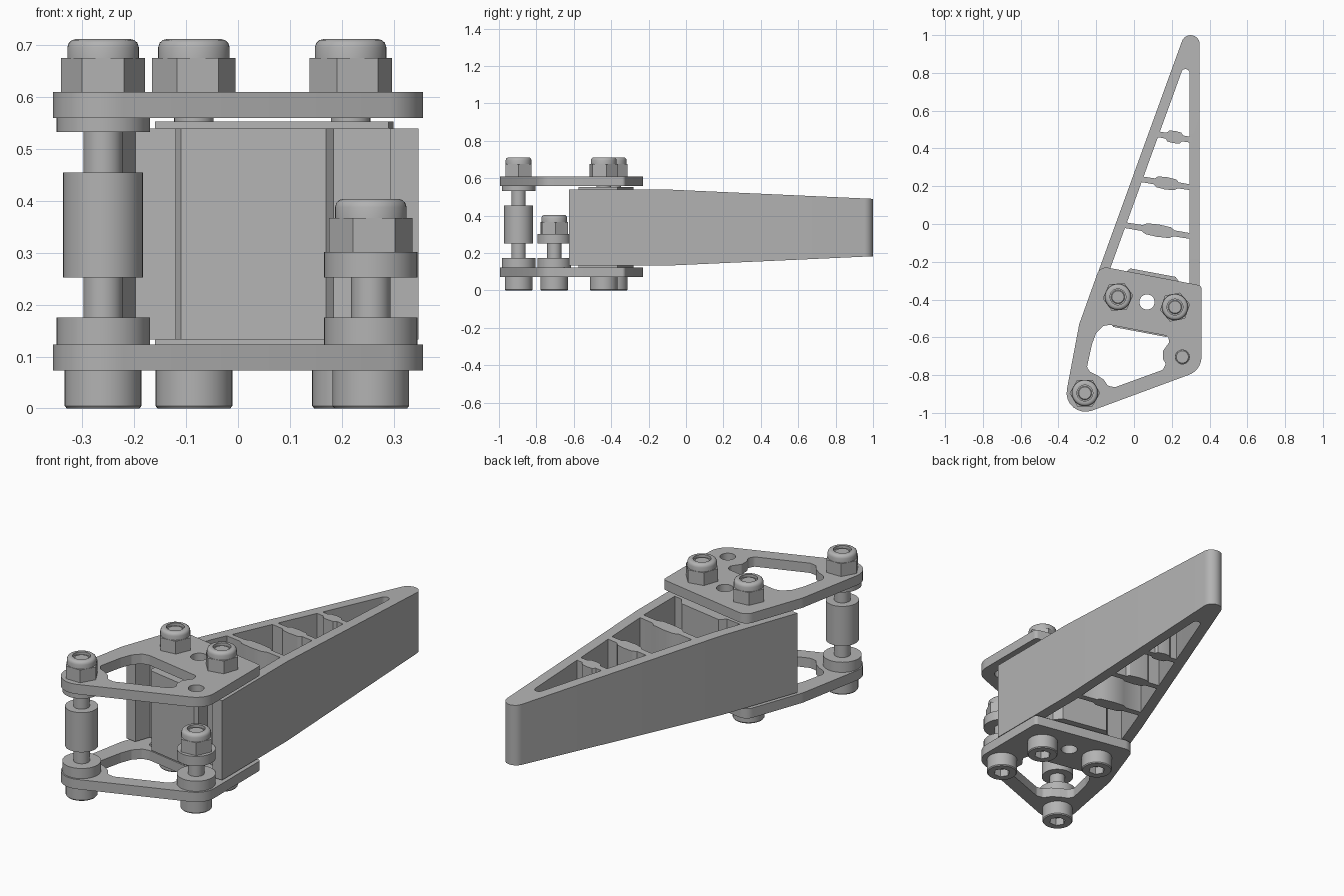
import bpy, bmesh, math
from mathutils import Vector

if "Cube" in bpy.data.objects:
    bpy.data.objects.remove(bpy.data.objects["Cube"])

grey = bpy.data.materials.new("plain grey")
grey.diffuse_color = (0.45, 0.45, 0.45, 1)
grey.use_nodes = True
grey.node_tree.nodes["Principled BSDF"].inputs["Base Color"].default_value = grey.diffuse_color


def finish(name, bm):
    bmesh.ops.recalc_face_normals(bm, faces=bm.faces)
    me = bpy.data.meshes.new(name)
    bm.to_mesh(me)
    bm.free()
    me.materials.append(grey)
    me.shade_smooth()
    me.set_sharp_from_angle(angle=math.radians(32))
    ob = bpy.data.objects.new(name, me)
    bpy.context.collection.objects.link(ob)
    return ob


def circle(x, y, r, n=32, turn=0):
    return [(x + r * math.cos(turn + math.tau * i / n),
             y + r * math.sin(turn + math.tau * i / n)) for i in range(n)]


def rounded(points, steps=8):
    """Outline from (x, y, corner radius) points."""
    out = []
    n = len(points)
    for i, (x, y, r) in enumerate(points):
        p = Vector((x, y))
        if r == 0:
            out.append((x, y))
            continue
        a = (Vector(points[i - 1][:2]) - p).normalized()
        b = (Vector(points[(i + 1) % n][:2]) - p).normalized()
        half = a.angle(b) / 2
        c = p + (a + b).normalized() * (r / math.sin(half))
        d = r / math.tan(half)
        v0, v1 = p + a * d - c, p + b * d - c
        t0 = math.atan2(v0.y, v0.x)
        sweep = (math.atan2(v1.y, v1.x) - t0 + math.pi) % math.tau - math.pi
        for k in range(steps + 1):
            t = t0 + sweep * k / steps
            out.append((c.x + r * math.cos(t), c.y + r * math.sin(t)))
    return out


def prism(name, loops, z0, z1, taper=False):
    """Extrude an outline with optional holes; taper follows the blade."""
    bm = bmesh.new()
    edges = []
    for loop in loops:
        vs = [bm.verts.new((x, y, z0)) for x, y in loop]
        edges += [bm.edges.new((vs[i - 1], vs[i])) for i in range(len(vs))]
    bmesh.ops.triangle_fill(bm, edges=edges, use_beauty=True, normal=(0, 0, 1))
    ext = bmesh.ops.extrude_face_region(bm, geom=bm.faces[:])
    for v in ext["geom"]:
        if isinstance(v, bmesh.types.BMVert):
            v.co.z = z1
    if taper:
        bmesh.ops.bisect_plane(bm, geom=bm.verts[:] + bm.edges[:] + bm.faces[:],
                               plane_co=(0, -0.1, 0), plane_no=(0, 1, 0))
        mid = (z0 + z1) / 2
        for v in bm.verts:
            inset = 0.05 * max(0, v.co.y + 0.1) / 1.1
            v.co.z += -inset if v.co.z > mid else inset
    return finish(name, bm)


def lathe(name, profile, x, y, n=40):
    """Spin an (r, z) profile about a vertical axis at x, y."""
    bm = bmesh.new()
    vs = [bm.verts.new((x + r, y, z)) for r, z in profile]
    es = [bm.edges.new(pair) for pair in zip(vs, vs[1:])]
    bmesh.ops.spin(bm, geom=vs + es, cent=(x, y, 0), axis=(0, 0, 1),
                   angle=math.tau, steps=n, use_duplicate=False)
    bmesh.ops.remove_doubles(bm, verts=bm.verts, dist=1e-5)
    return finish(name, bm)


def disc(name, x, y, r, z0, z1):
    return lathe(name, [(0, z0), (r, z0), (r, z1), (0, z1)], x, y)


A, B, C, D = (-0.26, -0.895), (-0.085, -0.386), (0.217, -0.44), (0.256, -0.704)
spare_hole = circle(0.069, -0.413, 0.04)

# Clamp plates, with a large window and two bolt holes
plate = rounded([(-0.18, -0.223, .05), (0.357, -0.326, .02), (0.357, -0.774, .1),
                 (-0.388, -1.049, .1), (-0.29, -0.53, .1)])
window = rounded([(x, y, .02) for x, y in [
    (-0.127, -0.534), (0.18, -0.593), (0.187, -0.626), (0.153, -0.672),
    (0.153, -0.714), (0.169, -0.741), (0.153, -0.772), (-0.10, -0.864),
    (-0.138, -0.857), (-0.159, -0.825), (-0.196, -0.80), (-0.233, -0.783),
    (-0.249, -0.757), (-0.222, -0.635), (-0.20, -0.577), (-0.164, -0.54)]], 4)
for name, z in (("lower_plate", 0.073), ("upper_plate", 0.56)):
    prism(name, [plate, window, spare_hole, circle(*D, 0.037)], z, z + 0.05)

# Blade shell: two long walls meeting at a rounded tip
Z0, Z1 = 0.133, 0.54


def outer(y):
    return -0.28 + 0.363 * (y + 0.503)


shell = rounded([(-0.28, -0.503, 0), (0.348, 1.227, .0485), (0.348, -0.625, 0),
                 (0.294, -0.625, 0), (0.294, 0.921, .0215),
                 (outer(-0.51) + 0.057, -0.51, 0)], 12)
prism("blade_shell", [shell], Z0, Z1, True)

# Cross ribs with thickened middles
waist = [(0, .015), (.27, .016), (.33, .029), (.5, .033), (.68, .029), (.74, .016), (1, .015)]
for i, (yl, yr) in enumerate([(-0.005, -0.065), (0.238, 0.193), (0.476, 0.445)]):
    a, b = Vector((outer(yl) + 0.045, yl)), Vector((0.305, yr))
    side = Vector((a.y - b.y, b.x - a.x)).normalized()
    top = [a.lerp(b, t) + side * h for t, h in waist]
    low = [a.lerp(b, t) - side * h for t, h in reversed(waist)]
    prism(f"rib_{i + 1}", [[tuple(p) for p in top + low]], Z0, Z1, True)

# Root block that the bolts pass through, with raised pads
block = [(-0.14, -0.25), (-0.05, -0.262), (-0.02, -0.235), (0.22, -0.28), (0.25, -0.32),
         (0.3, -0.33), (0.3, -0.53), (0.185, -0.51), (0.185, -0.585), (0.17, -0.598),
         (-0.11, -0.545), (-0.12, -0.53), (-0.12, -0.45), (-0.205, -0.43)]
prism("root_block", [block, spare_hole], Z0, Z1)
pad = [(-0.16, -0.28), (0.3, -0.365), (0.29, -0.575), (-0.16, -0.49)]
prism("upper_pad", [pad, spare_hole], Z1, 0.553)
prism("lower_pad", [pad, spare_hole], 0.12, Z0)

# Socket-head bolts and domed lock nuts: position, nut base height, nut turn
for i, ((x, y), z, turn) in enumerate([(A, .61, 0), (B, .61, 6), (C, .61, 11), (D, .302, 5)]):
    tip = z + 0.092
    lathe(f"bolt_{i + 1}", [(0, .04), (.058, .04), (.058, 0), (.07, 0), (.074, .005),
          (.074, .073), (.038, .073), (.038, tip - .006), (.032, tip), (0, tip)], x, y)
    prism(f"bolt_socket_{i + 1}", [circle(x, y, .058, 40), circle(x, y, .04, 6)], 0, .04)
    prism(f"nut_{i + 1}", [circle(x, y, .081, 6, math.radians(turn))], z, z + .065)
    lathe(f"nut_collar_{i + 1}", [(0, z + .06), (.069, z + .06), (.069, z + .086),
          (.066, z + .095), (.06, z + .1), (.052, z + .102), (.042, z + .102),
          (.042, z + .088), (0, z + .088)], x, y)

# Spacers on the two front bolts
disc("rear_corner_lower_washer", *A, .09, .123, .175)
disc("rear_corner_upper_washer", *A, .09, .533, .56)
disc("spacer_sleeve", *A, .077, .252, .455)
disc("short_bolt_lower_washer", *D, .09, .123, .175)
disc("short_bolt_upper_washer", *D, .09, .252, .302)
